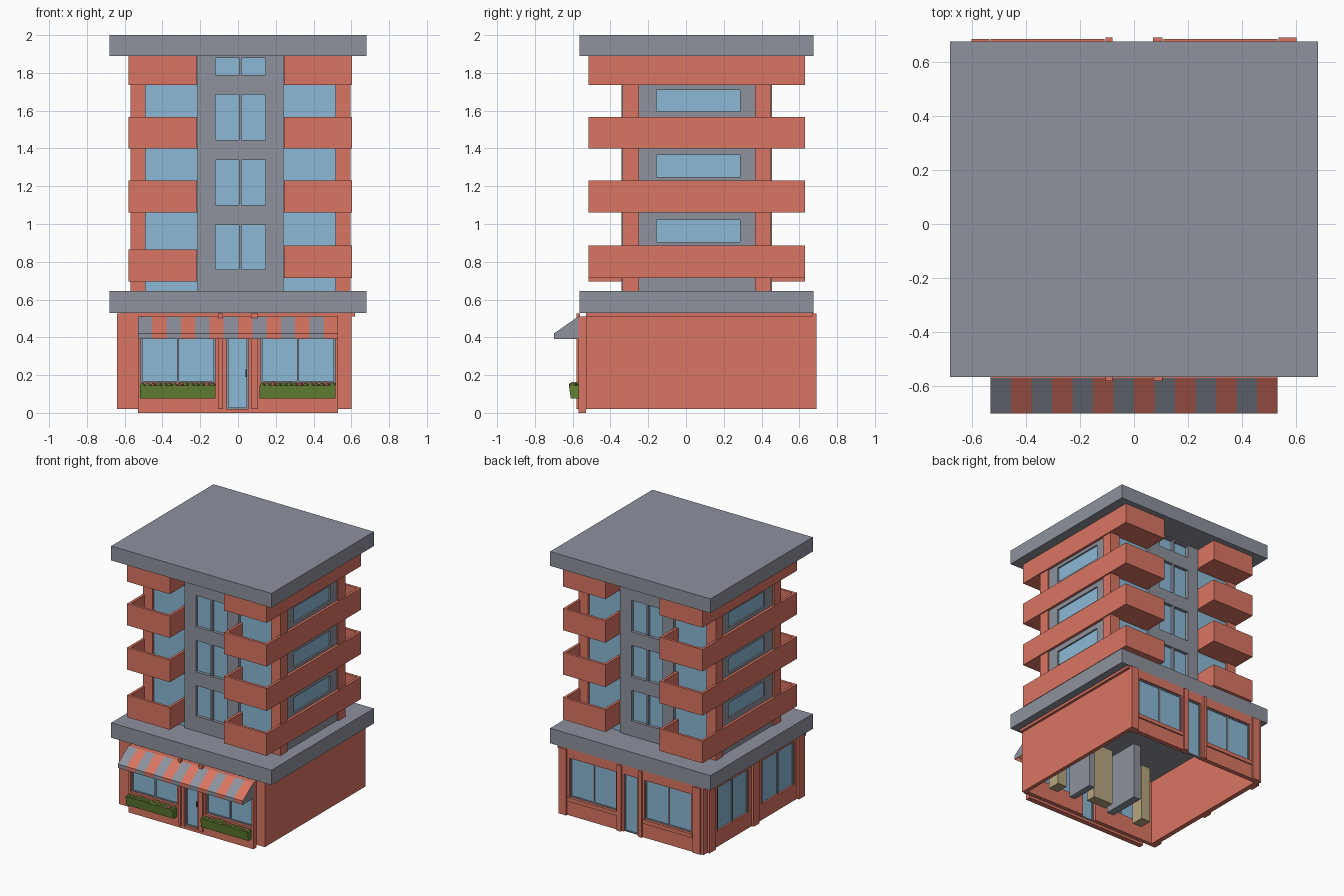
import bpy, bmesh, random
from mathutils import Vector

if "Cube" in bpy.data.objects:
    bpy.data.objects.remove(bpy.data.objects["Cube"])

random.seed(4)


def material(name, r, g, b):
    lin = lambda c: ((c / 255 + 0.055) / 1.055) ** 2.4
    m = bpy.data.materials.new(name)
    m.diffuse_color = (lin(r), lin(g), lin(b), 1)
    m.use_nodes = True
    m.node_tree.nodes["Principled BSDF"].inputs["Base Color"].default_value = m.diffuse_color
    return m


RED = material("brick_red", 218, 117, 98)
GRAY = material("stone_gray", 142, 146, 158)
BLUE = material("glass_blue", 139, 185, 214)
GREEN = material("planter_green", 100, 132, 52)
LEAF = material("leaf_green", 134, 160, 74)
TAN = material("interior_tan", 184, 166, 128)
DARK = material("handle_dark", 70, 74, 80)


def finish(name, bm, *mats):
    bmesh.ops.recalc_face_normals(bm, faces=bm.faces)
    me = bpy.data.meshes.new(name)
    bm.to_mesh(me)
    bm.free()
    for m in mats:
        me.materials.append(m)
    ob = bpy.data.objects.new(name, me)
    bpy.context.collection.objects.link(ob)
    return ob


def boxes(name, mat, *spans):
    """One object from boxes, each (x0, x1, y0, y1, z0, z1)."""
    bm = bmesh.new()
    for x0, x1, y0, y1, z0, z1 in spans:
        for v in bmesh.ops.create_cube(bm, size=1)["verts"]:
            v.co = (x0 + (v.co.x + .5) * (x1 - x0), y0 + (v.co.y + .5) * (y1 - y0),
                    z0 + (v.co.z + .5) * (z1 - z0))
    return finish(name, bm, mat)


def wall(name, mat, along, d0, d1, u0, u1, z0, z1, holes):
    """Upright wall along x or y, from depth d0 to d1, with rectangular holes."""
    us = sorted({u0, u1, *[h[0] for h in holes], *[h[1] for h in holes]})
    zs = sorted({z0, z1, *[h[2] for h in holes], *[h[3] for h in holes]})
    pos = (lambda u, z: (u, d0, z)) if along == "x" else (lambda u, z: (d0, u, z))
    bm = bmesh.new()
    grid = [[bm.verts.new(pos(u, z)) for z in zs] for u in us]
    for i in range(len(us) - 1):
        for j in range(len(zs) - 1):
            u, z = (us[i] + us[i + 1]) / 2, (zs[j] + zs[j + 1]) / 2
            if not any(h[0] < u < h[1] and h[2] < z < h[3] for h in holes):
                bm.faces.new((grid[i][j], grid[i + 1][j], grid[i + 1][j + 1], grid[i][j + 1]))
    ext = bmesh.ops.extrude_face_region(bm, geom=bm.faces[:], use_keep_orig=True)
    shift = Vector((0, d1 - d0, 0)) if along == "x" else Vector((d1 - d0, 0, 0))
    bmesh.ops.translate(bm, vec=shift, verts=[v for v in ext["geom"] if isinstance(v, bmesh.types.BMVert)])
    bmesh.ops.delete(bm, geom=[v for v in bm.verts if not v.link_faces], context="VERTS")
    return finish(name, bm, mat)


# Flat roof and the canopy slab over the shop
boxes("roof_slab", GRAY, (-.68, .68, -.565, .675, 1.89, 2))
boxes("canopy_slab", GRAY, (-.68, .68, -.565, .675, .53, .645))

# ---------- Shop floor ----------
door = (-.06, .055, .02, .46)
bays = [(-.515, -.12, .16, .46), (.12, .515, .16, .46)]
side_bays = [(-.43, -.035, .14, .47), (.13, .505, .14, .47)]
boxes("right_wall", RED, (.57, .60, -.515, .63, .02, .51), (.57, .62, -.53, .67, .51, .53))
boxes("left_wall", RED, (-.60, -.585, -.53, .64, .02, .53))
wall("left_wall_frame", RED, "y", -.60, -.622, -.53, .675, .02, .53, side_bays)
wall("front_wall", RED, "x", -.53, -.50, -.62, .60, .02, .53, bays + [door])
wall("shop_front", RED, "x", -.57, -.53, -.53, .53, 0, .51, bays + [door])
wall("back_wall", RED, "x", .64, .675, -.62, .60, .02, .53, bays + [door])

# Raised pilasters beside the doors, at the corners and between side windows
boxes("pilasters", RED,
      *[(a, b, y0, y1, 0.02, .525) for a, b in ((-.105, -.08), (.07, .105))
        for y0, y1 in ((-.58, -.56), (.67, .69))],
      (-.60, -.535, .67, .685, .02, .525), (.535, .60, .63, .69, .02, .525),
      *[(-.64, -.61, a, b, .02, .525) for a, b in ((-.53, -.455), (.025, .095), (.55, .63))])
boxes("back_sills", RED, (-.53, -.11, .67, .685, .13, .16), (.11, .53, .67, .685, .13, .16))

# Shop glass with gray frames
glass, frames = [], []
for y0, y1 in ((-.55, -.525), (.645, .665)):
    c = (y0 + y1) / 2
    for a, b, z0, z1 in bays + [door]:
        glass.append((a, b, c - .004, c + .004, z0, z1))
        t = .009
        frames += [(a, a + t, y0, y1, z0, z1), (b - t, b, y0, y1, z0, z1),
                   (a + t, b - t, y0, y1, z0, z0 + t), (a + t, b - t, y0, y1, z1 - t, z1)]
        if b - a > .2:
            m = (a + b) / 2
            frames.append((m - .006, m + .006, y0, y1, z0 + t, z1 - t))
for a, b, z0, z1 in side_bays:
    m = (a + b) / 2
    glass.append((-.608, -.60, a, b, z0, z1))
    frames += [(-.616, -.60, u - .006, u + .006, z0, z1) for u in (a + .006, m, b - .006)]
boxes("shop_glass", BLUE, *glass)
boxes("shop_window_frames", GRAY, *frames)
boxes("door_handle", DARK, (.04, .047, -.565, -.55, .19, .23))

# Interior partitions behind the shop front
boxes("interior_tan_panels", TAN, (.36, .44, -.42, -.32, .06, .5),
      (-.05, .12, -.38, -.30, .06, .5), (-.42, -.34, -.42, -.32, .06, .5))
boxes("interior_gray_panels", GRAY, (-.16, -.10, -.42, -.12, .06, .5), (.20, .25, -.42, -.2, .06, .5))

# Striped awning: side profile swept across 14 stripes
bm = bmesh.new()
profile = [(-.57, .51), (-.70, .42), (-.70, .39), (-.57, .39)]
N, W = 14, 1.06
rings = [[bm.verts.new((-.53 + W * i / N, y, z)) for y, z in profile] for i in range(N + 1)]
for i in range(N):
    for k in range(2):
        f = bm.faces.new((rings[i][k], rings[i][k + 1], rings[i + 1][k + 1], rings[i + 1][k]))
        f.material_index = i % 2
bm.faces.new(rings[0])
bm.faces.new(rings[-1])
finish("awning", bm, GRAY, RED)

# Tapered planters with low plants and flowers
for side, a, b in (("left", -.52, -.12), ("right", .115, .515)):
    pl = boxes(side + "_planter", GREEN, (a, b, -.62, -.555, .075, .145))
    for v in pl.data.vertices:
        if v.co.z < .1:
            v.co.y = -.61 if v.co.y < -.59 else -.565
    bm = bmesh.new()
    n = 14
    for i in range(n):
        r = random.uniform(.014, .02)
        geo = bmesh.ops.create_icosphere(bm, subdivisions=1, radius=r)["verts"]
        c = Vector((a + (b - a) * (i + .5) / n, random.uniform(-.605, -.575), .146))
        for v in geo:
            v.co = c + Vector((v.co.x, v.co.y, v.co.z * .9))
        for f in {f for v in geo for f in v.link_faces}:
            f.material_index = 1 if i % 5 == 2 else 0
    finish(side + "_plants", bm, LEAF, RED)

# ---------- Tower ----------
X, Y = .0125, .0575            # tower centre
boxes("tower_core", GRAY, (-.545, .57, -.29, .405, .645, 1.89))
levels = [(.715, .885), (1.06, 1.23), (1.40, 1.567), (1.735, 1.89)]
windows = [(.76, .995), (1.10, 1.34), (1.445, 1.685), (1.79, 1.88)]
slits = [(.905, 1.02), (1.25, 1.365), (1.595, 1.71)]

# Red corner posts
boxes("corner_posts", RED, *[(x0, x1, y0, y1, .645, 1.89)
      for x0, x1 in ((-.57, -.49), (.515, .595)) for y0, y1 in ((-.335, -.25), (.365, .45))])

for s, face in ((-1, "front"), (1, "back")):
    y = lambda d: Y + s * d     # d = distance from the tower centre
    span = lambda d0, d1: (min(y(d0), y(d1)), max(y(d0), y(d1)))
    # Gray centre bay with paired, recessed windows
    holes = [(a, b, z0, z1) for z0, z1 in windows for a, b in ((-.12, .005), (.018, .145))]
    wall(face + "_centre_bay", GRAY, "x", y(.35), y(.398), -.215, .242, .645, 1.89, holes)
    boxes(face + "_centre_glass", BLUE, *[(-.13, .155, *span(.366, .374), z0 - .01, z1 + .005)
                                          for z0, z1 in windows])
    # Tall glass behind the balconies
    boxes(face + "_balcony_glass", BLUE, (-.49, -.215, *span(.345, .375), .645, 1.89),
          (.242, .515, *span(.345, .375), .645, 1.89))

# Balcony bands: parapet along each side, wrapping round both ends
for s, side in ((-1, "left"), (1, "right")):
    xs = lambda d0, d1: tuple(sorted((X + s * d0, X + s * d1)))
    parts = []
    for i, (z0, z1) in enumerate(levels):
        if s < 0 and i == 0:
            z0, z1 = z0 - .02, z1 - .02
        parts.append((*xs(.572, .592), -.515, .63, z0, z1))
        parts.append((*xs(.545, .572), -.335, .45, z0, z1))
        for t in (-1, 1):
            ys = lambda d0, d1: tuple(sorted((Y + t * d0, Y + t * d1)))
            parts += [(*xs(.23, .572), *ys(.5525, .5725), z0, z1),
                      (*xs(.23, .25), *ys(.37, .5525), z0, z1),
                      (*xs(.25, .572), *ys(.37, .5525), z0, z0 + .02)]
    boxes(side + "_balconies", RED, *parts)
    # Gray side wall with long recessed windows
    wall(side + "_side_wall", GRAY, "y", X + s * .55, X + s * .572, -.25, .365, .645, 1.89,
         [(-.155, .285, z0, z1) for z0, z1 in slits])
    boxes(side + "_side_glass", BLUE, *[(*xs(.553, .56), -.16, .29, z0 - .005, z1 + .005)
                                        for z0, z1 in slits])
